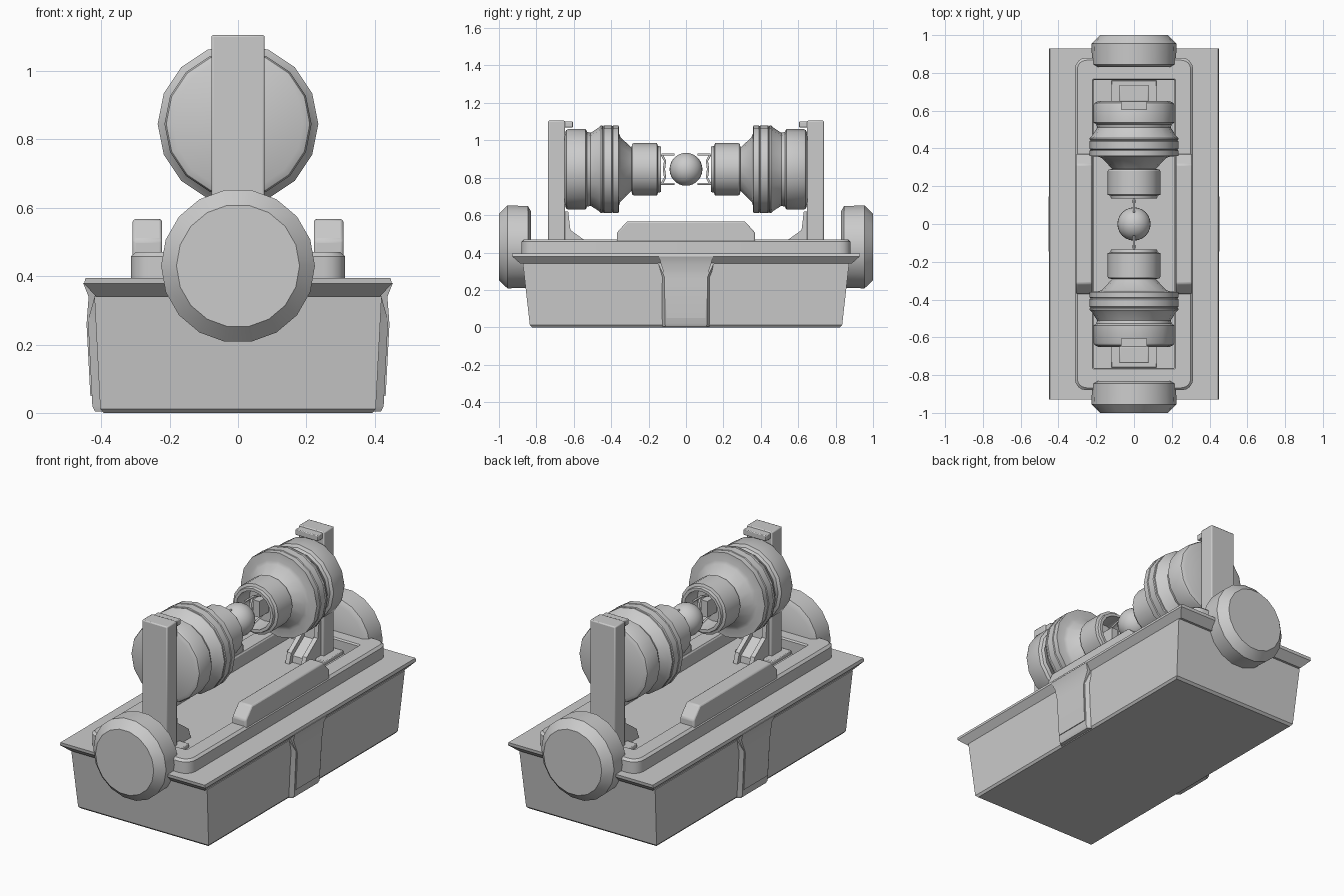
import bpy, bmesh, math
from mathutils import Vector

if "Cube" in bpy.data.objects:
    bpy.data.objects.remove(bpy.data.objects["Cube"])


def finish(name, bm, bevel=0.0, smooth=True):
    bmesh.ops.recalc_face_normals(bm, faces=bm.faces)
    me = bpy.data.meshes.new(name)
    bm.to_mesh(me)
    bm.free()
    ob = bpy.data.objects.new(name, me)
    bpy.context.collection.objects.link(ob)
    if bevel:
        m = ob.modifiers.new("bevel", "BEVEL")
        m.width, m.segments = bevel, 2
        m.limit_method, m.angle_limit = "ANGLE", math.radians(30)
    if smooth:
        bpy.ops.object.select_all(action="DESELECT")
        ob.select_set(True)
        bpy.context.view_layer.objects.active = ob
        bpy.ops.object.shade_smooth_by_angle(angle=math.radians(30))
    return ob


def loft(name, rings, closed=False, bevel=0.0):
    """Skin a stack of equal-length point loops; cap the ends unless closed."""
    bm = bmesh.new()
    loops = [[bm.verts.new(p) for p in r] for r in rings]
    n = len(loops[0])
    pairs = list(zip(loops, loops[1:]))
    if closed:
        pairs.append((loops[-1], loops[0]))
    else:
        bm.faces.new(loops[0])
        bm.faces.new(loops[-1])
    for a, b in pairs:
        for i in range(n):
            j = (i + 1) % n
            bm.faces.new((a[i], a[j], b[j], b[i]))
    return finish(name, bm, bevel)


def rect(hx, hy, z):
    return [(-hx, -hy, z), (hx, -hy, z), (hx, hy, z), (-hx, hy, z)]


def round_rect(hx, hy, z, r):
    pts = []
    for k, (sx, sy) in enumerate([(1, 1), (-1, 1), (-1, -1), (1, -1)]):
        for i in range(5):
            a = math.radians(90 * k + 22.5 * i)
            pts.append((sx * (hx - r) + r * math.cos(a), sy * (hy - r) + r * math.sin(a), z))
    return pts


def lathe_y(name, profile, sides, z, s=1):
    """Revolve (y, radius) points about the y axis at height z."""
    rings = []
    for y, r in profile:
        rings.append([(r * math.cos(2 * math.pi * i / sides), s * y,
                       z + r * math.sin(2 * math.pi * i / sides)) for i in range(sides)])
    return loft(name, rings)


def extrude_x(name, yz, x0, x1, s=1, bevel=0.0):
    return loft(name, [[(x, s * y, z) for y, z in yz] for x in (x0, x1)], bevel=bevel)


def box(name, x0, x1, y0, y1, z0, z1, s=1, bevel=0.0):
    return extrude_x(name, [(y0, z0), (y1, z0), (y1, z1), (y0, z1)], x0, x1, s, bevel)


def wire(name, pts, radius):
    cu = bpy.data.curves.new(name, "CURVE")
    cu.dimensions = "3D"
    cu.bevel_depth, cu.bevel_resolution, cu.use_fill_caps = radius, 1, True
    sp = cu.splines.new("POLY")
    sp.points.add(len(pts) - 1)
    for p, co in zip(sp.points, pts):
        p.co = (*co, 1)
    bpy.context.collection.objects.link(bpy.data.objects.new(name, cu))


# Tapered tub with flared rim
loft("tub", [rect(0.393, 0.822, 0), rect(0.403, 0.835, 0.012), rect(0.42, 0.872, 0.34)])
loft("rim", [rect(0.415, 0.885, 0.34), rect(0.45, 0.928, 0.378), rect(0.446, 0.93, 0.395)])

# Raised ring frame on the deck
loft("deck_frame", [round_rect(0.313, 0.88, 0.39, 0.06), round_rect(0.313, 0.88, 0.458, 0.06),
                    round_rect(0.30, 0.867, 0.47, 0.048), round_rect(0.22, 0.768, 0.47, 0.006),
                    round_rect(0.215, 0.762, 0.462, 0.005), round_rect(0.215, 0.762, 0.39, 0.005)],
     closed=True)

for sx in (-1, 1):
    # Raised bar along each long side
    extrude_x("side_bar", [(-0.37, 0.40), (0.37, 0.40), (0.37, 0.505), (0.315, 0.567),
                           (-0.315, 0.567), (-0.37, 0.505)], sx * 0.222, sx * 0.308, bevel=0.008)

    # Bulge and latch panel on each long side
    def flank(z, x, w, inner=0.38):
        return [(sx * inner, -w - 0.03, z), (sx * x, -w, z), (sx * x, w, z), (sx * inner, w + 0.03, z)]
    loft("side_bulge", [flank(0.004, 0.418, 0.11), flank(0.02, 0.426, 0.112),
                        flank(0.27, 0.439, 0.115), flank(0.345, 0.418, 0.15)])
    panel = [(0.05, 0.432, 0.105), (0.26, 0.443, 0.108), (0.34, 0.437, 0.135), (0.38, 0.453, 0.145)]
    loft("latch_panel", [[(sx * 0.40, -w, z), (sx * x, -w, z), (sx * x, w, z), (sx * 0.40, w, z)]
                         for z, x, w in panel])

for s in (-1, 1):
    # Big end knob
    lathe_y("end_knob", [(0.83, 0.195), (0.845, 0.222), (0.955, 0.225), (1.0, 0.18)], 18, 0.43, s)

    # Upright post with its top lug
    box("post", -0.078, 0.078, 0.647, 0.737, 0.39, 1.105, s, 0.006)
    box("post_lug", -0.07, 0.07, 0.605, 0.66, 1.068, 1.10, s, 0.004)
    box("post_foot", -0.12, 0.12, 0.60, 0.76, 0.39, 0.415, s, 0.004)

    # Ribbed strut bracing the post
    strut = [(0.655, 0.62), (0.63, 0.62), (0.618, 0.52), (0.52, 0.45), (0.50, 0.39), (0.655, 0.39)]
    for sx in (-1, 1):
        extrude_x("strut_rib", strut, sx * 0.035, sx * 0.06, s)
    extrude_x("strut_web", [(0.655, 0.60), (0.645, 0.60), (0.635, 0.50), (0.535, 0.43),
                            (0.53, 0.39), (0.655, 0.39)], -0.036, 0.036, s)

    # Stepped emitter head with hollow nose
    lathe_y("emitter_head", [
        (0.65, 0.19), (0.64, 0.21), (0.63, 0.215), (0.537, 0.215), (0.528, 0.20), (0.51, 0.195),
        (0.468, 0.222), (0.455, 0.235), (0.447, 0.235), (0.443, 0.229), (0.438, 0.235),
        (0.397, 0.235), (0.393, 0.229), (0.389, 0.235), (0.36, 0.235), (0.357, 0.19),
        (0.35, 0.172), (0.292, 0.115), (0.288, 0.135), (0.28, 0.14), (0.155, 0.14),
        (0.15, 0.125), (0.135, 0.122), (0.135, 0.106), (0.24, 0.10)], 16, 0.845, s)

    # Electrode claws reaching toward the ball
    for sz in (-1, 1):
        wire("claw", [(0, s * 0.062, 0.845 + sz * 0.078), (0, s * 0.13, 0.845 + sz * 0.078),
                      (0, s * 0.24, 0.845 + sz * 0.05)], 0.006)
    wire("claw_bridge", [(0, s * 0.128, 0.92), (0, s * 0.112, 0.89), (0, s * 0.118, 0.845),
                         (0, s * 0.112, 0.80), (0, s * 0.128, 0.77)], 0.007)
    box("electrode_core", -0.02, 0.02, 0.16, 0.245, 0.80, 0.89, s)

# Ball held between the emitters
bm = bmesh.new()
bmesh.ops.create_uvsphere(bm, u_segments=24, v_segments=14, radius=0.088)
bmesh.ops.translate(bm, verts=bm.verts, vec=Vector((0, 0, 0.845)))
finish("ball", bm)
